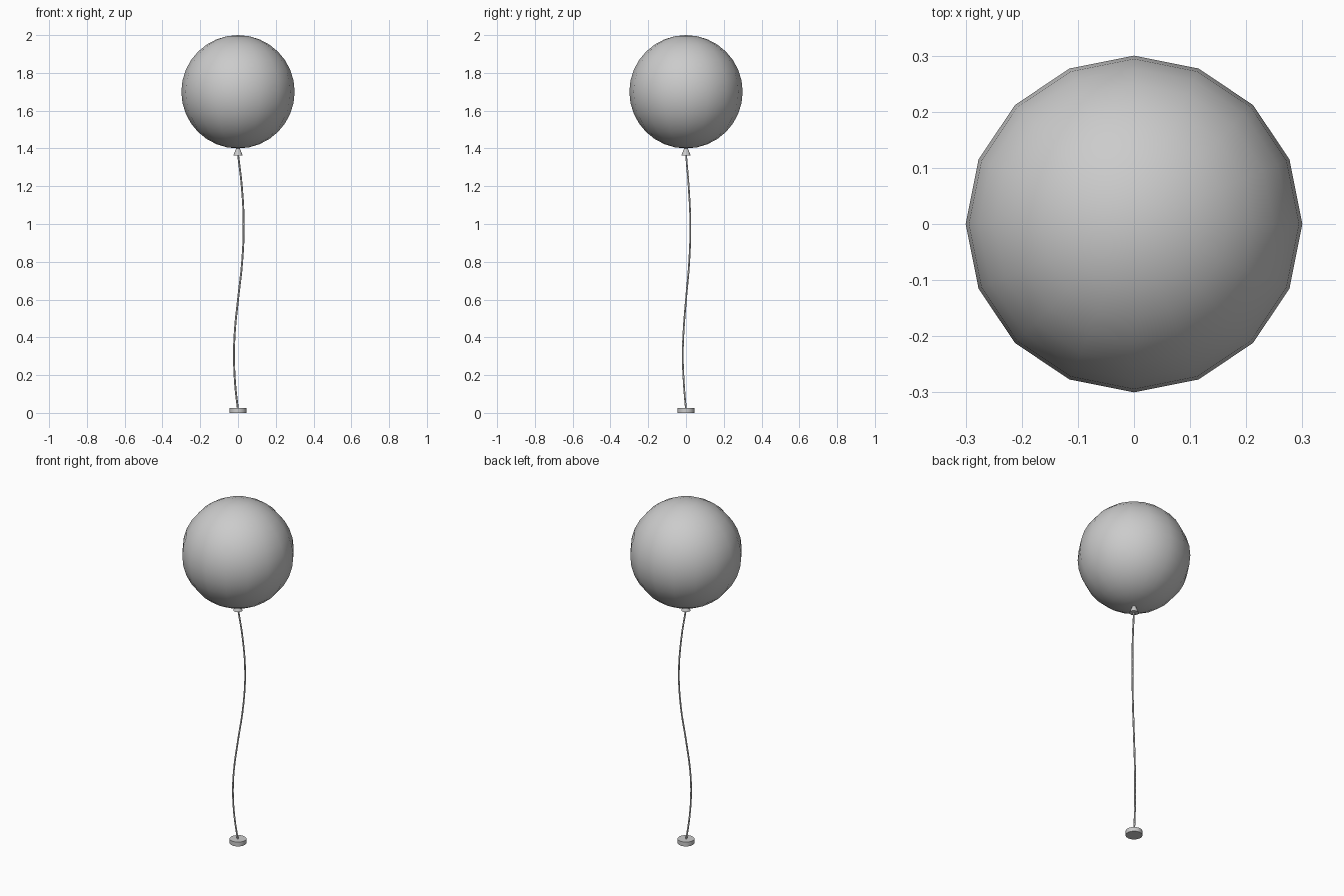
import bpy, math

if "Cube" in bpy.data.objects:
    bpy.data.objects.remove(bpy.data.objects["Cube"])


def smooth(name, angle):
    ob = bpy.context.object
    ob.name = name
    bpy.ops.object.shade_smooth_by_angle(angle=math.radians(angle))
    return ob


# Balloon skin
bpy.ops.mesh.primitive_uv_sphere_add(segments=16, ring_count=16, radius=0.3, location=(0, 0, 1.7))
smooth("balloon", 60)

# Flared knot under the balloon
bpy.ops.mesh.primitive_cone_add(vertices=12, radius1=0.025, radius2=0.008, depth=0.042,
                                location=(0, 0, 1.383))
smooth("knot", 40)

# Wavy string
path = [(0, 0, 1.37), (0.02, 0.014, 1.2), (0.03, 0.023, 1.0), (0.022, 0.017, 0.8),
        (0, 0, 0.6), (-0.017, -0.013, 0.43), (-0.021, -0.017, 0.3), (-0.015, -0.011, 0.15),
        (0, 0, 0.015)]
curve = bpy.data.curves.new("string", 'CURVE')
curve.dimensions = '3D'
curve.bevel_depth = 0.005
curve.bevel_resolution = 1
curve.resolution_u = 4
curve.use_fill_caps = True
spline = curve.splines.new('BEZIER')
spline.bezier_points.add(len(path) - 1)
for point, co in zip(spline.bezier_points, path):
    point.co = co
    point.handle_left_type = point.handle_right_type = 'AUTO'
string = bpy.data.objects.new("string", curve)
bpy.context.collection.objects.link(string)

# Weight disc on the ground
bpy.ops.mesh.primitive_cylinder_add(vertices=16, radius=0.045, depth=0.025, location=(0, 0, 0.0125))
smooth("weight", 40)
